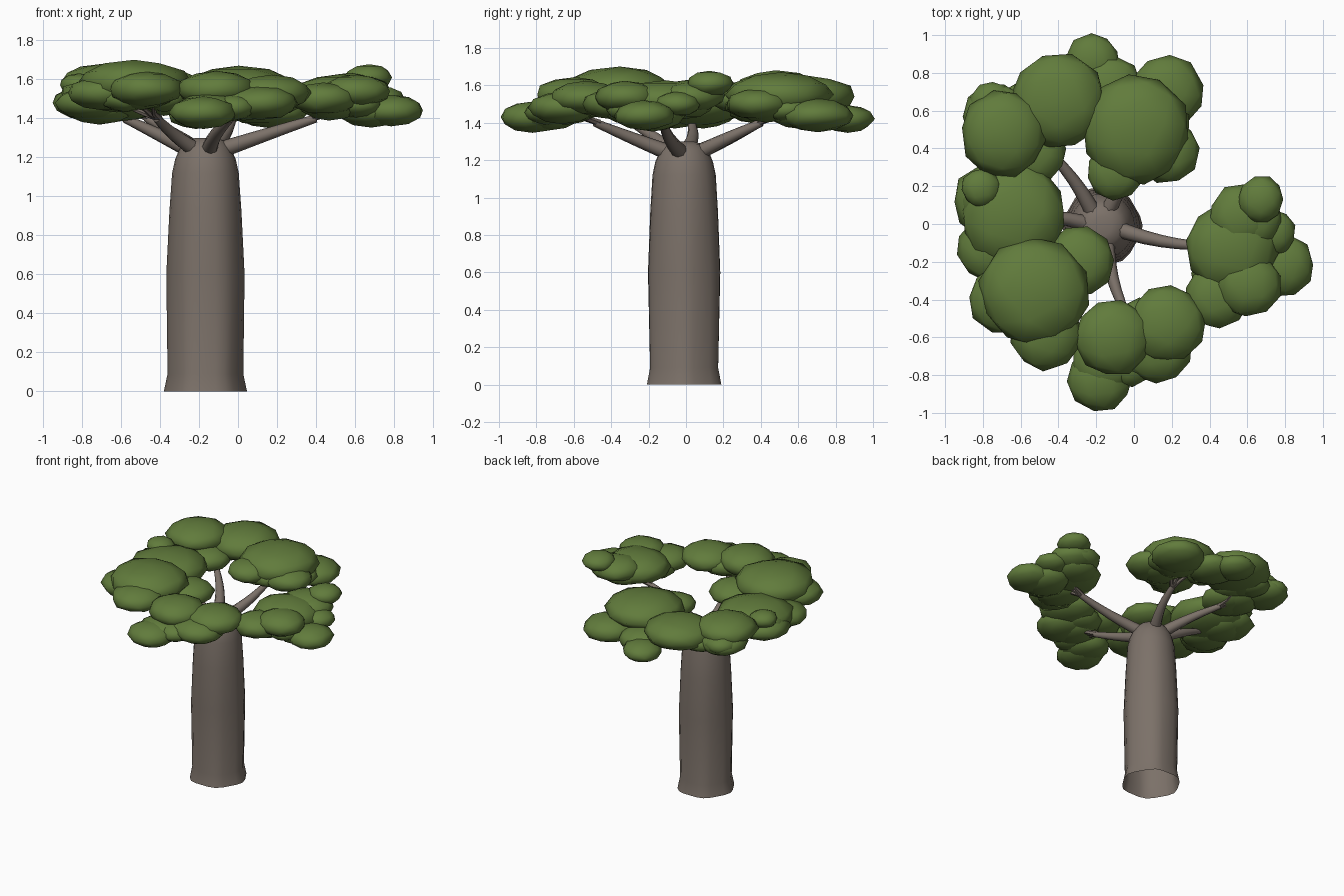
import bpy, bmesh, math, random
from mathutils import Vector, Matrix

if "Cube" in bpy.data.objects:
    bpy.data.objects.remove(bpy.data.objects["Cube"])

random.seed(4)
CX, CY = -0.167, -0.01


def material(name, rgb):
    m = bpy.data.materials.new(name)
    m.diffuse_color = (*rgb, 1)
    m.use_nodes = True
    m.node_tree.nodes["Principled BSDF"].inputs["Base Color"].default_value = m.diffuse_color
    return m


BARK = material("bark", (0.20, 0.165, 0.14))
LEAF = material("leaf", (0.12, 0.20, 0.045))


def finish(bm, name, mat, angle):
    bmesh.ops.recalc_face_normals(bm, faces=bm.faces)
    me = bpy.data.meshes.new(name)
    bm.to_mesh(me)
    bm.free()
    me.materials.append(mat)
    ob = bpy.data.objects.new(name, me)
    bpy.context.collection.objects.link(ob)
    bpy.context.view_layer.objects.active = ob
    ob.select_set(True)
    bpy.ops.object.shade_smooth_by_angle(angle=math.radians(angle))
    ob.select_set(False)
    return ob


def skin(bm, rings):
    n = len(rings[0])
    for a, b in zip(rings, rings[1:]):
        for i in range(n):
            j = (i + 1) % n
            bm.faces.new((a[i], a[j], b[j], b[i]))
    bm.faces.new(rings[-1])


# trunk: lathed profile, open below, with gentle lobes that fade upward
profile = [(0.206, 0), (0.188, 0.09), (0.197, 0.6), (0.183, 0.92), (0.170, 1.12),
           (0.155, 1.19), (0.13, 1.25), (0.10, 1.285), (0.05, 1.30)]
bm = bmesh.new()
rings = []
for r, z in profile:
    lobe = 0.035 * (1 - z / 1.3)
    ring = []
    for i in range(24):
        a = math.tau * i / 24
        rr = r * (1 + lobe * math.cos(6 * a))
        ring.append(bm.verts.new((CX + rr * math.cos(a), CY + rr * math.sin(a), z)))
    rings.append(ring)
skin(bm, rings)
finish(bm, "trunk", BARK, 50)


def tube(bm, pts, r0, r1, sides=8):
    pts = [Vector(p) for p in pts]
    rings = []
    for k, p in enumerate(pts):
        d = pts[min(k + 1, len(pts) - 1)] - pts[max(k - 1, 0)]
        q = d.to_track_quat('Z', 'Y')
        r = r0 + (r1 - r0) * k / (len(pts) - 1)
        rings.append([bm.verts.new(p + q @ Vector((r * math.cos(math.tau * i / sides),
                      r * math.sin(math.tau * i / sides), 0))) for i in range(sides)])
    skin(bm, rings)


# branch: a curved limb from the crown of the trunk, forking under the leaves
def branch(label, target):
    bm = bmesh.new()
    c = Vector((CX, CY, 0))
    d = (target - c) * 0.75
    u = d.normalized()
    side = Vector((-u.y, u.x, 0))
    start = c + u * 0.07 + Vector((0, 0, 1.235))
    end = c + d + Vector((0, 0, 1.40))
    pts = [start.lerp(end, k / 6) - side * 0.02 * math.sin(math.pi * k / 6) for k in range(7)]
    tube(bm, pts, 0.044, 0.021)
    for s in (-1, 0.1, 1):
        mid = end + u * 0.06 + side * 0.035 * s + Vector((0, 0, 0.025))
        far = end + u * 0.13 + side * 0.09 * s + Vector((0, 0, 0.06))
        tube(bm, [end - u * 0.02, mid, far], 0.019, 0.009, 6)
    finish(bm, "branch_" + label, BARK, 50)


def blob(bm, x, y, z, r):
    h = 0.028 + 0.33 * r
    m = (Matrix.Translation((x, y, z)) @ Matrix.Diagonal((r * 1.03, r * 1.03, h, 1))
         @ Matrix.Rotation(random.uniform(0, math.tau), 4, 'Z'))
    for v in bmesh.ops.create_icosphere(bm, subdivisions=2, radius=1, matrix=m)["verts"]:
        v.co += Vector((random.uniform(-1, 1), random.uniform(-1, 1), 0)) * r * 0.05


# foliage: clusters of flattened blobs (x, y, z, radius), main blob first
clusters = {
    "right": [(.52, -.12, 1.52, .24), (.67, .13, 1.61, .12), (.79, -.22, 1.44, .16),
              (.44, -.38, 1.5, .17), (.57, .04, 1.55, .17), (.61, -.32, 1.54, .17)],
    "front": [(-.11, -.6, 1.55, .2), (.17, -.53, 1.53, .2), (-.18, -.82, 1.43, .17),
              (.12, -.66, 1.48, .18)],
    "front_left": [(-.53, -.36, 1.58, .28), (-.29, -.2, 1.5, .18), (-.47, -.58, 1.55, .19),
                   (-.69, -.4, 1.53, .18)],
    "left": [(-.64, .05, 1.5, .28), (-.81, .19, 1.57, .1), (-.76, .12, 1.48, .19),
             (-.76, -.13, 1.48, .17)],
    "back_left": [(-.69, .48, 1.58, .22), (-.75, .63, 1.53, .12), (-.4, .65, 1.54, .25),
                  (-.53, .38, 1.48, .17)],
    "back_right": [(.01, .5, 1.55, .28), (.17, .7, 1.44, .19), (.17, .39, 1.5, .17),
                   (-.1, .28, 1.53, .15), (-.22, .86, 1.42, .14)],
}
for label, blobs in clusters.items():
    bm = bmesh.new()
    for b in blobs:
        blob(bm, *b)
    # filler lobes bridge each side blob to the main one, a little lower
    main = Vector(blobs[0])
    for b in blobs[1:]:
        f = main.lerp(Vector(b), 0.6)
        blob(bm, f.x, f.y, f.z - 0.035, 0.17)
    # filler lobes between neighbouring side blobs
    for a, b in zip(blobs[1:], blobs[2:]):
        f = Vector(a).lerp(Vector(b), 0.5)
        blob(bm, f.x, f.y, min(f.z, 1.5), 0.12)
    finish(bm, "foliage_" + label, LEAF, 80)
    total = sum(b[3] for b in blobs)
    branch(label, sum((Vector((b[0], b[1], 0)) * b[3] for b in blobs), Vector()) / total)
